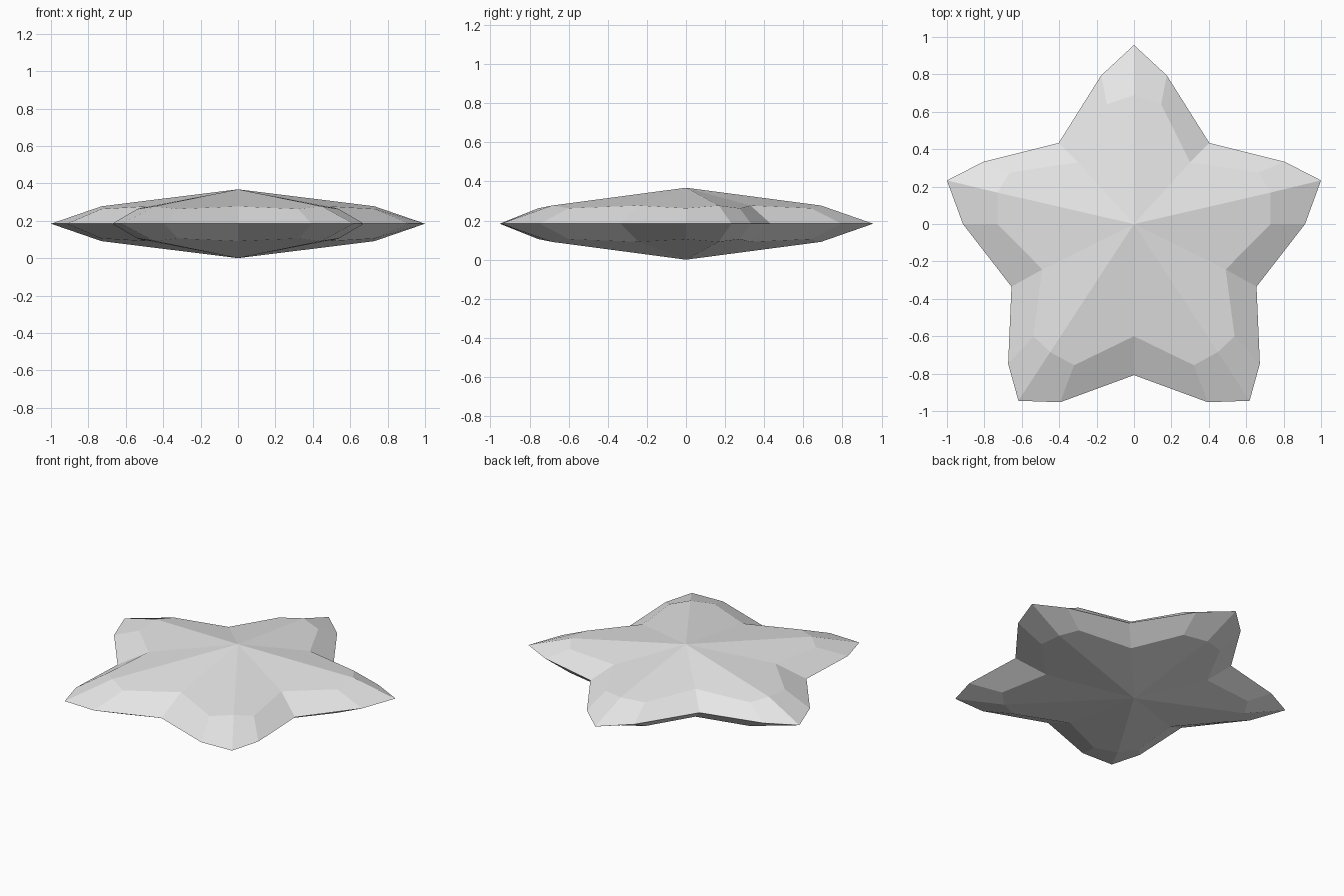
import bpy
import bmesh

default_cube = bpy.data.objects.get("Cube")
if default_cube:
    bpy.data.objects.remove(default_cube, do_unlink=True)

MIDDLE = 0.184          # height of the rim
APEX = 0.184            # centre peak above and below the rim
RIDGE = 0.093           # facet break at tips and valleys
SHOULDER = 0.079        # facet break at arm shoulders

# Right half of the star, back tip to front valley: kind, rim point, facet break point
HALF = [
    ("tip", (0, 0.957), (0, 0.69)),
    ("shoulder", (0.175, 0.795), (0.145, 0.64)),
    ("valley", (0.403, 0.433), (0.3, 0.33)),
    ("shoulder", (0.805, 0.333), (0.665, 0.275)),
    ("tip", (1, 0.233), (0.73, 0.168)),
    ("shoulder", (0.915, 0), (0.73, 0)),
    ("valley", (0.655, -0.335), (0.49, -0.243)),
    ("shoulder", (0.673, -0.747), (0.538, -0.6)),
    ("tip", (0.618, -0.945), (0.448, -0.685)),
    ("shoulder", (0.395, -0.953), (0.32, -0.755)),
    ("valley", (0, -0.808), (0, -0.6)),
]


def mirrored(entry):
    kind, rim, inner = entry
    return kind, (-rim[0], rim[1]), (-inner[0], inner[1])


def build_star(name, material):
    outline = HALF + [mirrored(e) for e in reversed(HALF[1:-1])]
    count = len(outline)
    bm = bmesh.new()
    rim = [bm.verts.new((*e[1], MIDDLE)) for e in outline]

    # Upper and lower sides share the rim
    for side in (1, -1):
        apex = bm.verts.new((0, 0, MIDDLE + side * APEX))
        inner = []
        for kind, _, point in outline:
            rise = SHOULDER if kind == "shoulder" else RIDGE
            inner.append(bm.verts.new((*point, MIDDLE + side * rise)))

        # Bevelled border
        for i in range(count):
            j = (i + 1) % count
            bm.faces.new((rim[i], rim[j], inner[j], inner[i]))

        # Broad facets from the centre to each half arm
        for i in range(0, count, 2):
            bm.faces.new((apex, inner[i], inner[i + 1], inner[(i + 2) % count]))

    bmesh.ops.recalc_face_normals(bm, faces=bm.faces)
    mesh = bpy.data.meshes.new(name)
    bm.to_mesh(mesh)
    bm.free()
    mesh.materials.append(material)
    star = bpy.data.objects.new(name, mesh)
    bpy.context.collection.objects.link(star)
    return star


# Plain pale grey surface
grey = bpy.data.materials.new("pale_grey")
grey.use_nodes = True
colour = (0.8, 0.8, 0.8, 1)
grey.diffuse_color = colour
grey.node_tree.nodes["Principled BSDF"].inputs["Base Color"].default_value = colour

build_star("faceted_star", grey)
